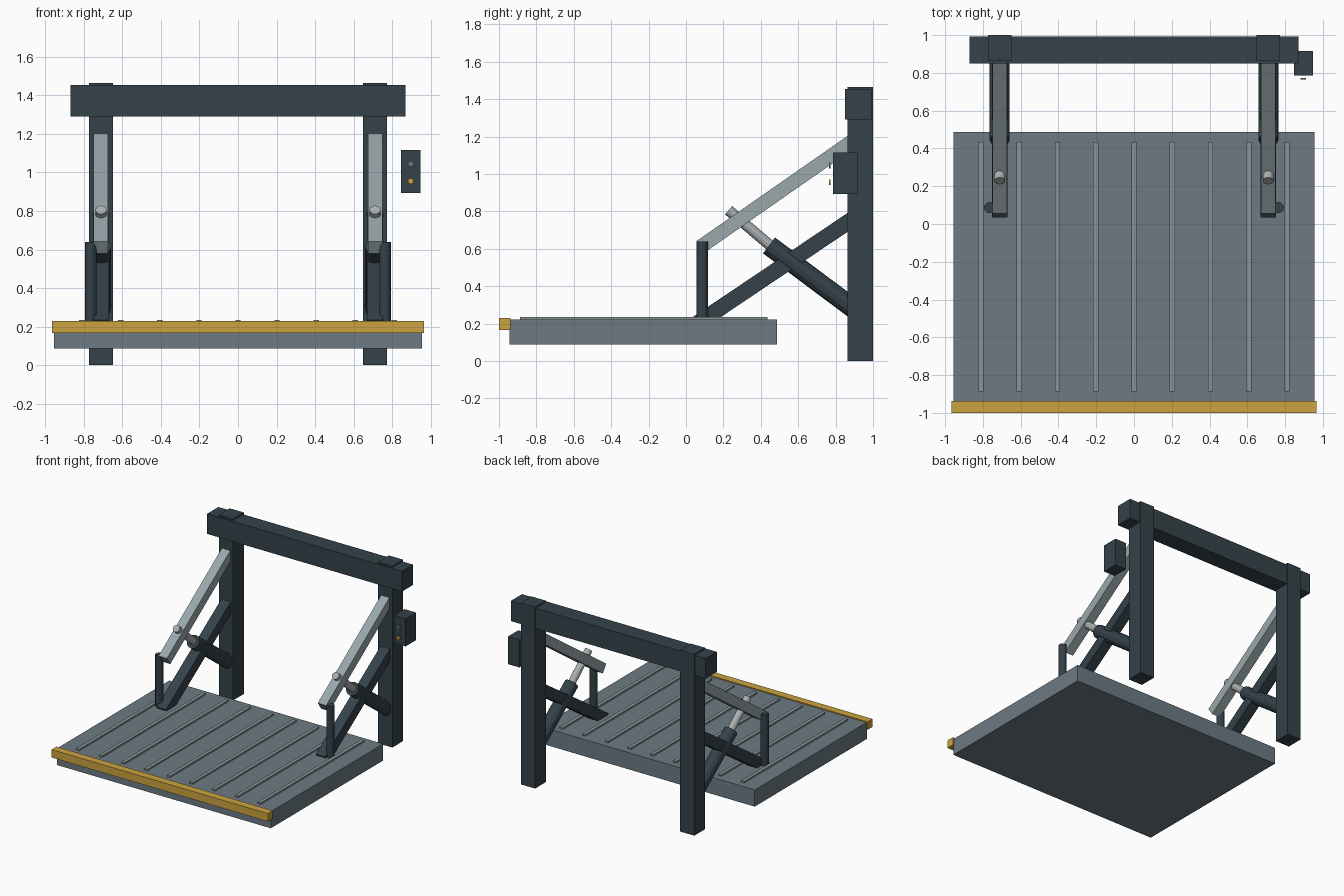
import bpy
from mathutils import Vector

if "Cube" in bpy.data.objects:
    bpy.data.objects.remove(bpy.data.objects["Cube"])


def material(name, rgb):
    m = bpy.data.materials.new(name)
    m.use_nodes = True
    m.diffuse_color = (*rgb, 1)
    m.node_tree.nodes["Principled BSDF"].inputs["Base Color"].default_value = (*rgb, 1)
    return m


dark = material("dark slate paint", (0.034, 0.054, 0.068))
deck = material("deck grey", (0.15, 0.195, 0.23))
steel = material("light steel", (0.32, 0.39, 0.41))
tread = material("tread grey", (0.25, 0.30, 0.31))
chrome = material("polished rod", (0.40, 0.43, 0.44))
yellow = material("safety yellow", (0.60, 0.36, 0.05))


def finish(name, mat):
    ob = bpy.context.object
    ob.name = name
    ob.data.materials.append(mat)
    return ob


def box(name, mat, lo, hi):
    """Box between two opposite corners."""
    lo, hi = Vector(lo), Vector(hi)
    bpy.ops.mesh.primitive_cube_add(size=1, location=(lo + hi) / 2)
    bpy.context.object.scale = hi - lo
    bpy.ops.object.transform_apply(location=False, rotation=False, scale=True)
    return finish(name, mat)


def aim(ob, a, b):
    """Turn the local z axis along a to b, keeping local sides square to x."""
    ob.rotation_mode = "QUATERNION"
    ob.rotation_quaternion = Vector((0, 0, 1)).rotation_difference(b - a)


def beam(name, mat, a, b, width):
    """Square bar running from a to b."""
    a, b = Vector(a), Vector(b)
    bpy.ops.mesh.primitive_cube_add(size=1, location=(a + b) / 2)
    ob = bpy.context.object
    ob.scale = (width, width, (b - a).length)
    aim(ob, a, b)
    return finish(name, mat)


def rod(name, mat, a, b, radius, sides=12):
    """Round bar running from a to b."""
    a, b = Vector(a), Vector(b)
    bpy.ops.mesh.primitive_cylinder_add(vertices=sides, radius=radius,
                                        depth=(b - a).length, location=(a + b) / 2)
    aim(bpy.context.object, a, b)
    return finish(name, mat)


# Loading platform with tread strips and a front edge bar
box("platform", deck, (-0.955, -0.945, 0.087), (0.955, 0.487, 0.222))
for i in range(9):
    x = -0.81 + i * 0.2025
    box(f"tread_strip_{i + 1}", tread, (x - 0.014, -0.887, 0.215), (x + 0.014, 0.435, 0.235))
box("front_edge_bar", yellow, (-0.966, -1.0, 0.166), (0.966, -0.937, 0.23))

# Rear cross beam
box("cross_beam", dark, (-0.87, 0.85, 1.29), (0.87, 0.992, 1.453))

# Lift mechanism, one on each side
for side, s in (("left", 1), ("right", -1)):
    x = s * 0.711
    box(f"{side}_post", dark, (x - 0.063, 0.863, 0), (x + 0.063, 1.0, 1.465))
    beam(f"{side}_upper_arm", steel, (x, 0.077, 0.61), (x, 0.91, 1.19), 0.075)
    beam(f"{side}_lower_arm", dark, (x, 0.059, 0.2), (x, 0.91, 0.772), 0.084)
    rod(f"{side}_upright_link", dark, (s * 0.764, 0.087, 0.21), (s * 0.764, 0.087, 0.638), 0.03)
    rod(f"{side}_cylinder", dark, (x, 0.444, 0.618), (x, 0.91, 0.27), 0.053)
    rod(f"{side}_piston_rod", chrome, (x, 0.228, 0.806), (x, 0.48, 0.592), 0.029)

# Control box with two push buttons
box("control_box", dark, (0.846, 0.785, 0.893), (0.948, 0.917, 1.116))
for name, mat, z in (("upper_button", deck, 1.045), ("lower_button", yellow, 0.955)):
    rod(name, mat, (0.896, 0.764, z), (0.896, 0.773, z), 0.015)
